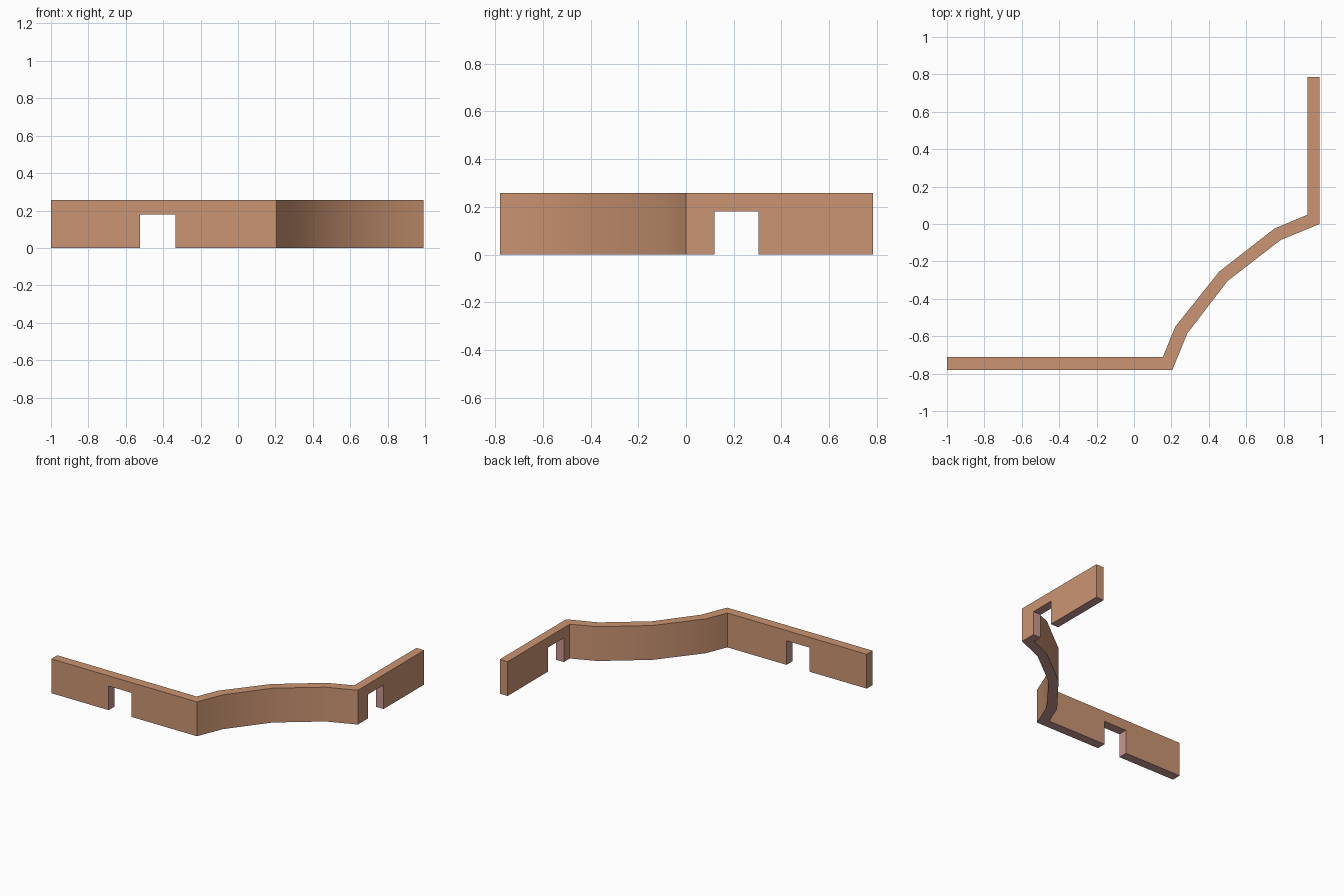
import bpy
import bmesh
from mathutils import Vector

cube = bpy.data.objects.get("Cube")
if cube:
    bpy.data.objects.remove(cube, do_unlink=True)


def make_material(name, colour):
    mat = bpy.data.materials.new(name)
    mat.use_nodes = True
    mat.diffuse_color = (*colour, 1)
    mat.node_tree.nodes["Principled BSDF"].inputs["Base Color"].default_value = (*colour, 1)
    return mat


clay = make_material("tan_clay", (0.60, 0.30, 0.17))
pink = make_material("dusty_pink", (0.58, 0.31, 0.29))

# Height levels: base edge, door head, wall top
LEVELS = [0, 0.005, 0.18, 0.257]

# Plan stations: outer point, inner point, and whether a doorway follows
STATIONS = [
    ((-1, -0.78), (-1, -0.71), False),
    ((-0.525, -0.78), (-0.525, -0.71), True),
    ((-0.335, -0.78), (-0.335, -0.71), False),
    ((0.205, -0.78), (0.155, -0.71), False),
    ((0.285, -0.585), (0.22, -0.55), False),
    ((0.50, -0.305), (0.455, -0.255), False),
    ((0.785, -0.085), (0.75, -0.025), False),
    ((0.993, 0), (0.928, 0.05), False),
    ((0.993, 0.12), (0.928, 0.12), True),
    ((0.993, 0.305), (0.928, 0.305), False),
    ((0.993, 0.785), (0.928, 0.785), False),
]

bm = bmesh.new()
grid = [[[bm.verts.new((*p, z)) for z in LEVELS] for p in (outer, inner)]
        for outer, inner, _ in STATIONS]
doors = [s[2] for s in STATIONS]
last = len(STATIONS) - 1
top = len(LEVELS) - 1


def quad(a, b, c, d, mat=0):
    bm.faces.new((a, b, c, d)).material_index = mat


# Wall bays: both sides, cap and underside, with lintels over doorways
for i in range(last):
    (ao, ai), (bo, bi) = grid[i], grid[i + 1]
    low = 2 if doors[i] else 0
    for k in range(low, top):
        mat = 1 if k == 0 else 0
        quad(ao[k], bo[k], bo[k + 1], ao[k + 1], mat)
        quad(bi[k], ai[k], ai[k + 1], bi[k + 1], mat)
    quad(ao[top], bo[top], bi[top], ai[top])
    quad(ao[low], ai[low], bi[low], bo[low], 1)

# Wall ends and doorway reveals
for i, (o, n) in enumerate(grid):
    is_end = i in (0, last)
    is_jamb = not is_end and (doors[i] or doors[i - 1])
    if is_end or is_jamb:
        for k in range(top if is_end else 2):
            quad(o[k], o[k + 1], n[k + 1], n[k], 1 if is_jamb or k == 0 else 0)

bmesh.ops.remove_doubles(bm, verts=bm.verts, dist=0.0001)
bmesh.ops.delete(bm, geom=[v for v in bm.verts if not v.link_faces], context='VERTS')
bmesh.ops.recalc_face_normals(bm, faces=bm.faces)
mesh = bpy.data.meshes.new("boundary_wall")
bm.to_mesh(mesh)
bm.free()
mesh.materials.append(clay)
mesh.materials.append(pink)
wall = bpy.data.objects.new("boundary_wall", mesh)
bpy.context.collection.objects.link(wall)

# Smooth the gentle curve, keep corners crisp
bpy.ops.object.select_all(action='DESELECT')
wall.select_set(True)
bpy.context.view_layer.objects.active = wall
bpy.ops.object.shade_smooth_by_angle(angle=0.5)
